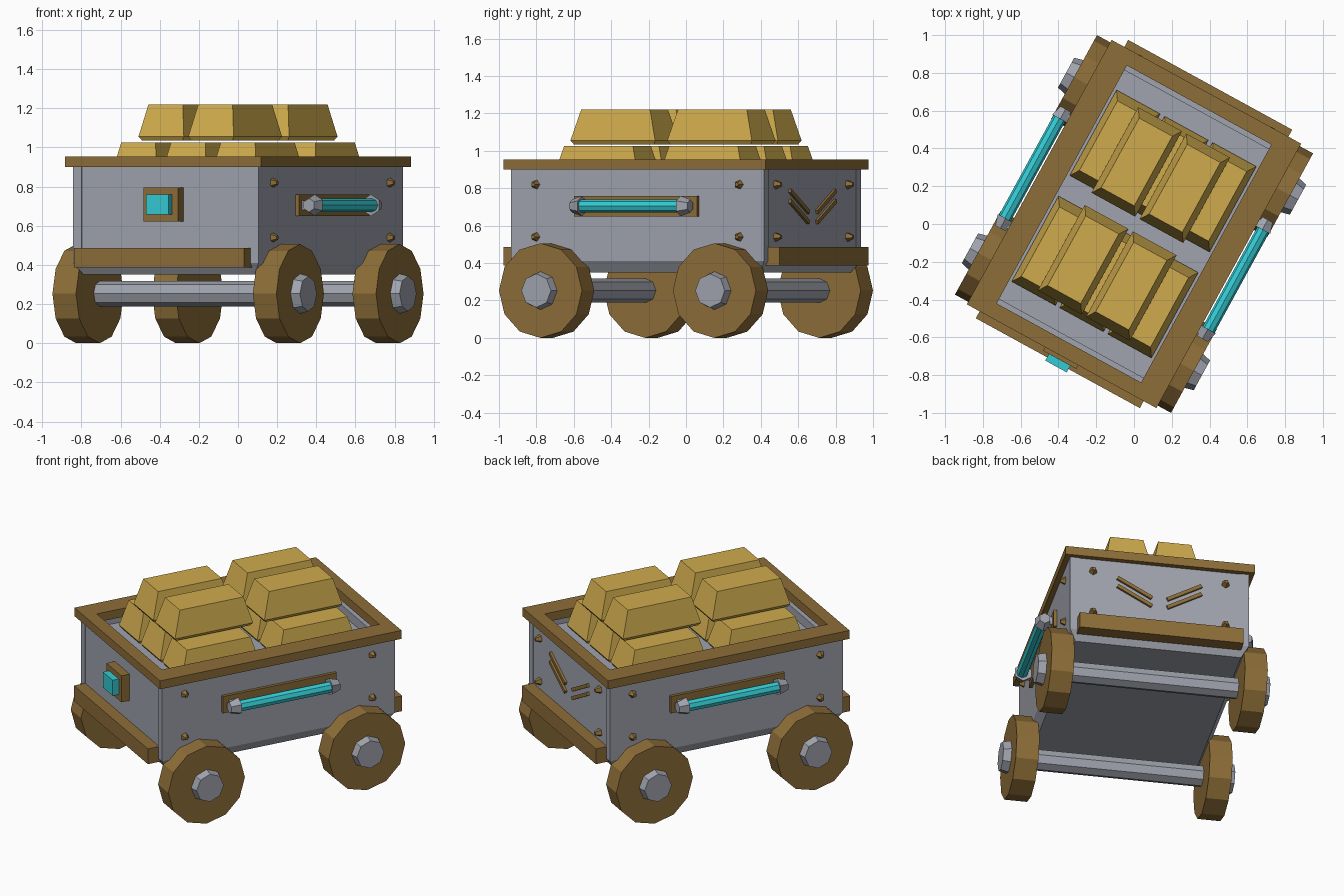
import bpy, bmesh, math
from mathutils import Matrix, Vector

if "Cube" in bpy.data.objects:
    bpy.data.objects.remove(bpy.data.objects["Cube"])

TURN = math.radians(-28.7)   # the whole cart is turned on the ground


def material(name, rgb):
    m = bpy.data.materials.new(name)
    m.diffuse_color = (*rgb, 1)
    m.use_nodes = True
    m.node_tree.nodes["Principled BSDF"].inputs["Base Color"].default_value = m.diffuse_color
    return m


GREY = material("steel grey", (0.35, 0.37, 0.42))
BROWN = material("bronze brown", (0.27, 0.155, 0.04))
GOLD = material("gold", (0.63, 0.41, 0.075))
CYAN = material("glowing cyan", (0.035, 0.60, 0.66))


def finish(name, bm, mat):
    bmesh.ops.recalc_face_normals(bm, faces=bm.faces)
    me = bpy.data.meshes.new(name)
    bm.to_mesh(me)
    bm.free()
    me.materials.append(mat)
    ob = bpy.data.objects.new(name, me)
    ob.rotation_euler.z = TURN
    bpy.context.collection.objects.link(ob)
    return ob


def box(name, mat, x, y, z, rot=Matrix()):
    """Box from (min, max) ranges, optionally turned about its centre."""
    bm = bmesh.new()
    c = Vector([(a + b) / 2 for a, b in (x, y, z)])
    s = [b - a for a, b in (x, y, z)]
    bmesh.ops.create_cube(bm, size=1, matrix=Matrix.Translation(c) @ rot @ Matrix.Diagonal((*s, 1)))
    return finish(name, bm, mat)


def loft(name, mat, cx, cy, rings):
    """Stack of rectangles given as (half x, half y, z)."""
    bm = bmesh.new()
    loops = [[bm.verts.new((cx + sx * hx, cy + sy * hy, z))
              for sx, sy in ((-1, -1), (1, -1), (1, 1), (-1, 1))] for hx, hy, z in rings]
    bm.faces.new(loops[0])
    bm.faces.new(loops[-1])
    for a, b in zip(loops, loops[1:]):
        for i in range(4):
            j = (i + 1) % 4
            bm.faces.new((a[i], a[j], b[j], b[i]))
    return finish(name, bm, mat)


def rod(name, mat, sides, r1, r2, start, end):
    """Cone or cylinder between two points."""
    bm = bmesh.new()
    a, b = Vector(start), Vector(end)
    d = b - a
    if abs(d.x) > 0:
        rot = Matrix.Rotation(math.copysign(math.pi / 2, d.x), 4, 'Y')
    else:
        rot = Matrix.Rotation(-math.copysign(math.pi / 2, d.y), 4, 'X')
    bmesh.ops.create_cone(bm, cap_ends=True, segments=sides, radius1=r1, radius2=r2,
                          depth=d.length, matrix=Matrix.Translation((a + b) / 2) @ rot)
    return finish(name, bm, mat)


# Body: side walls, slightly recessed end walls, raised floor, tapered underside
for s, n in ((-1, "left"), (1, "right")):
    box(n + "_wall", GREY, sorted((s * 0.54, s * 0.49)), (-0.77, 0.77), (0.41, 0.90))
    box(n + "_rim", BROWN, sorted((s * 0.436, s * 0.572)), (-0.798, 0.798), (0.90, 0.955))
for s, n in ((-1, "front"), (1, "back")):
    box(n + "_wall", GREY, (-0.49, 0.49), sorted((s * 0.765, s * 0.69)), (0.41, 0.90))
    box(n + "_rim", BROWN, (-0.436, 0.436), sorted((s * 0.718, s * 0.798)), (0.90, 0.955))
    box(n + "_bumper", BROWN, (-0.495, 0.495), sorted((s * 0.755, s * 0.84)), (0.387, 0.487))
box("floor", GREY, (-0.49, 0.49), (-0.69, 0.69), (0.78, 0.84))
loft("underside", GREY, 0, 0, [(0.50, 0.73, 0.35), (0.54, 0.77, 0.41)])

# Gold bars: three columns below, two columns on top
def gold_bar(name, x, y, z):
    loft(name, GOLD, x, y, [(0.118, 0.245, z), (0.132, 0.258, z + 0.02), (0.100, 0.210, z + 0.185)])

for sy in (-1, 1):
    for i in (-1, 0, 1):
        gold_bar("lower_gold_bar", i * 0.29, sy * 0.32, 0.84)
    for sx in (-1, 1):
        gold_bar("upper_gold_bar", sx * 0.145, sy * 0.295, 1.035)

# Wheels, hubs and axles
for y in (-0.53, 0.53):
    rod("axle", GREY, 8, 0.065, 0.065, (-0.56, y, 0.253), (0.56, y, 0.253))
    for s in (-1, 1):
        rod("wheel", BROWN, 12, 0.253, 0.253, (s * 0.515, y, 0.253), (s * 0.652, y, 0.253))
        rod("hub", GREY, 8, 0.105, 0.09, (s * 0.64, y, 0.253), (s * 0.70, y, 0.253))

# Side light tubes with backing plates and end caps, and side studs
for s in (-1, 1):
    box("tube_plate", BROWN, sorted((s * 0.53, s * 0.56)), (-0.375, 0.375), (0.65, 0.76))
    rod("light_tube", CYAN, 8, 0.035, 0.035, (s * 0.615, -0.32, 0.705), (s * 0.615, 0.32, 0.705))
    for e in (-1, 1):
        rod("tube_cap", GREY, 6, 0.055, 0.035, (s * 0.61, e * 0.30, 0.705), (s * 0.61, e * 0.36, 0.705))
        box("tube_bracket", GREY, sorted((s * 0.54, s * 0.60)), sorted((e * 0.30, e * 0.34)), (0.68, 0.73))
        for z in (0.54, 0.82):
            rod("side_stud", BROWN, 5, 0.028, 0.012, (s * 0.535, e * 0.62, z), (s * 0.57, e * 0.62, z))

# Front lamp
box("lamp_plate", BROWN, (-0.10, 0.10), (-0.82, -0.76), (0.622, 0.795))
box("lamp", CYAN, (-0.065, 0.065), (-0.86, -0.81), (0.658, 0.76))

# Back studs and double chevron
for s in (-1, 1):
    for z in (0.54, 0.82):
        rod("back_stud", BROWN, 5, 0.028, 0.012, (s * 0.40, 0.76, z), (s * 0.40, 0.80, z))
    for z in (0.675, 0.73):
        box("chevron_strip", BROWN, (s * 0.15 - 0.118, s * 0.15 + 0.118), (0.76, 0.78),
            (z - 0.011, z + 0.011), Matrix.Rotation(-s * math.radians(29), 4, 'Y'))
